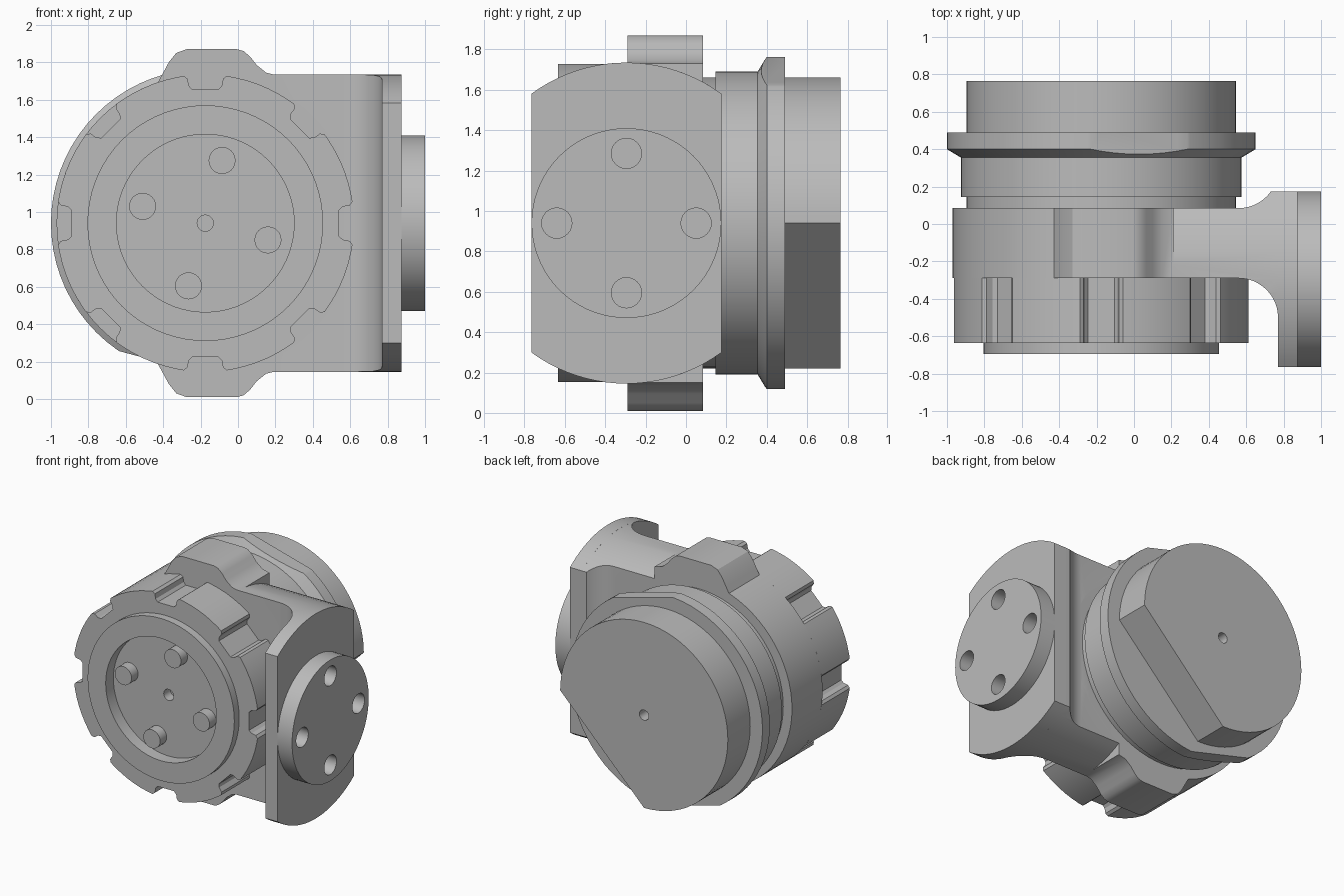
import bpy, bmesh, math
from mathutils import Vector

if "Cube" in bpy.data.objects:
    bpy.data.objects.remove(bpy.data.objects["Cube"])

CX, CZ = -0.175, 0.94      # main axis (runs along y)
PY = -0.295                # side flange axis (runs along x)
SEG = 72

grey = bpy.data.materials.new("grey_metal")
grey.diffuse_color = (0.5, 0.5, 0.5, 1)
grey.use_nodes = True
grey.node_tree.nodes["Principled BSDF"].inputs["Base Color"].default_value = grey.diffuse_color


def finish(name, bm):
    bmesh.ops.recalc_face_normals(bm, faces=bm.faces)
    me = bpy.data.meshes.new(name)
    bm.to_mesh(me)
    bm.free()
    me.materials.append(grey)
    ob = bpy.data.objects.new(name, me)
    bpy.context.collection.objects.link(ob)
    return ob


def prism(name, pts, axis, lo, hi):
    """Extrude a 2D outline along an axis: x takes (y,z), y takes (x,z), z takes (x,y)."""
    place = {"x": lambda p: (lo, p[0], p[1]),
             "y": lambda p: (p[0], lo, p[1]),
             "z": lambda p: (p[0], p[1], lo)}[axis]
    step = {"x": (hi - lo, 0, 0), "y": (0, hi - lo, 0), "z": (0, 0, hi - lo)}[axis]
    bm = bmesh.new()
    face = bm.faces.new([bm.verts.new(place(p)) for p in pts])
    ext = bmesh.ops.extrude_face_region(bm, geom=[face], use_keep_orig=True)
    moved = [g for g in ext["geom"] if isinstance(g, bmesh.types.BMVert)]
    bmesh.ops.translate(bm, verts=moved, vec=step)
    return finish(name, bm)


def arc(cx, cy, r, a0, a1, n):
    return [(cx + r * math.cos(math.radians(a0 + (a1 - a0) * i / n)),
             cy + r * math.sin(math.radians(a0 + (a1 - a0) * i / n))) for i in range(n + 1)]


def circle(cx, cy, r, n=SEG):
    return arc(cx, cy, r, 0, 360, n)[:-1]


def lathe(name, profile, flats=()):
    """Revolve (radius, y) points about the main axis; flats are (angle, distance) cuts."""
    bm = bmesh.new()
    vs = [bm.verts.new((CX + r, y, CZ)) for r, y in profile]
    edges = [bm.edges.new(p) for p in zip(vs, vs[1:])]
    bmesh.ops.spin(bm, geom=vs + edges, cent=(CX, 0, CZ), axis=(0, 1, 0),
                   angle=2 * math.pi, steps=SEG)
    bmesh.ops.remove_doubles(bm, verts=bm.verts, dist=1e-4)
    for ang, dist in flats:
        n = Vector((math.cos(math.radians(ang)), 0, math.sin(math.radians(ang))))
        cut = bmesh.ops.bisect_plane(bm, geom=bm.verts[:] + bm.edges[:] + bm.faces[:],
                                     plane_co=Vector((CX, 0, CZ)) + n * dist,
                                     plane_no=n, clear_outer=True)
        rim = [g for g in cut["geom_cut"] if isinstance(g, bmesh.types.BMEdge)]
        bmesh.ops.holes_fill(bm, edges=rim, sides=0)
    return finish(name, bm)


def boolean(ob, other, op):
    mod = ob.modifiers.new("bool", "BOOLEAN")
    mod.operation, mod.object, mod.solver = op, other, "EXACT"
    bpy.context.view_layer.update()
    deps = bpy.context.evaluated_depsgraph_get()
    me = bpy.data.meshes.new_from_object(ob.evaluated_get(deps))
    ob.modifiers.clear()
    ob.data = me
    bpy.data.objects.remove(other)


# Centre housing with top and bottom lugs
housing = prism("housing", circle(CX, CZ, 0.795), "y", -0.29, 0.085)
lug = [(-0.43, 1.69), (-0.405, 1.735), (-0.37, 1.80), (-0.33, 1.85), (-0.275, 1.87),
       (-0.005, 1.87), (0.03, 1.86), (0.065, 1.83), (0.10, 1.785), (0.15, 1.745), (0.21, 1.73)]
lugs = prism("lugs", lug + [(x, 2 * CZ - z) for x, z in reversed(lug)], "y", -0.29, 0.085)

# Side arm with flared root, rounded to the side flange
flare = ([(CX, 0.085)] + arc(0.56, 0.295, 0.21, -90, -35, 8) + [(0.77, 0.175), (0.77, -0.5)]
         + arc(0.56, -0.5, 0.21, 0, 90, 12)[1:] + [(CX, -0.29)])
arm = prism("arm", flare, "z", 0.0, 1.9)
boolean(arm, prism("arm_round", circle(PY, CZ, 0.795), "x", -0.5, 1.0), "INTERSECT")
boolean(housing, arm, "UNION")
boolean(housing, lugs, "UNION")

# Side flange plate: circle with two straight sides
half = math.degrees(math.acos(0.47 / 0.795))
prism("side_plate", arc(PY, CZ, 0.795, half, 180 - half, 20)
      + arc(PY, CZ, 0.795, 180 + half, 360 - half, 20), "x", 0.77, 0.875)

# Side boss with four blind holes
boss = prism("side_boss", circle(PY, CZ, 0.47), "x", 0.872, 1.0)
for y, z in circle(PY, CZ, 0.345, 4):
    boolean(boss, prism("hole", circle(y, z, 0.075, 24), "x", 0.89, 1.1), "DIFFERENCE")

# Notched lock ring
tooth = []
for k in range(8):
    a = math.radians(45 * k)
    for t, r in [(-0.115, 0.787), (-0.095, 0.772), (-0.088, 0.735), (-0.07, 0.715),
                 (0.07, 0.715), (0.088, 0.735), (0.095, 0.772), (0.115, 0.787)]:
        tooth.append((CX + r * math.cos(a) - t * math.sin(a),
                      CZ + r * math.sin(a) + t * math.cos(a)))
    tooth += arc(CX, CZ, 0.795, 45 * k + 11, 45 * k + 34, 5)
ring = prism("lock_ring", tooth, "y", -0.635, -0.288)
boolean(ring, prism("bore", circle(CX, CZ, 0.6), "y", -0.8, -0.2), "DIFFERENCE")

# Front face with raised lip, recess and centre hole
lathe("front_face", [(0, -0.52), (0.043, -0.52), (0.043, -0.60), (0.475, -0.60),
                     (0.475, -0.695), (0.63, -0.695), (0.63, -0.28), (0, -0.28)])
for k in range(4):
    a = math.radians(75 + 90 * k)
    prism("drive_pin", circle(CX + 0.347 * math.cos(a), CZ + 0.347 * math.sin(a), 0.072, 24),
          "y", -0.68, -0.595)

# Stepped collar and rear flange with two flats
lathe("rear_collar", [(0, 0.08), (0.72, 0.08), (0.72, 0.145), (0.75, 0.145),
                      (0.75, 0.38), (0, 0.38)])
lathe("rear_flange", [(0, 0.355), (0.75, 0.355), (0.825, 0.40), (0.825, 0.49), (0, 0.49)],
      flats=[(75, 0.78), (255, 0.78)])

# Rear drum with one chord cut off and a centre hole
drum = prism("rear_drum", arc(CX, CZ, 0.72, 0, 270, 54), "y", 0.485, 0.765)
boolean(drum, prism("hole", circle(CX, CZ, 0.04, 20), "y", 0.66, 0.9), "DIFFERENCE")

# Smooth shading with sharp edges kept
for ob in list(bpy.context.scene.objects):
    bpy.ops.object.select_all(action="DESELECT")
    ob.select_set(True)
    bpy.context.view_layer.objects.active = ob
    bpy.ops.object.shade_smooth_by_angle(angle=math.radians(30))
